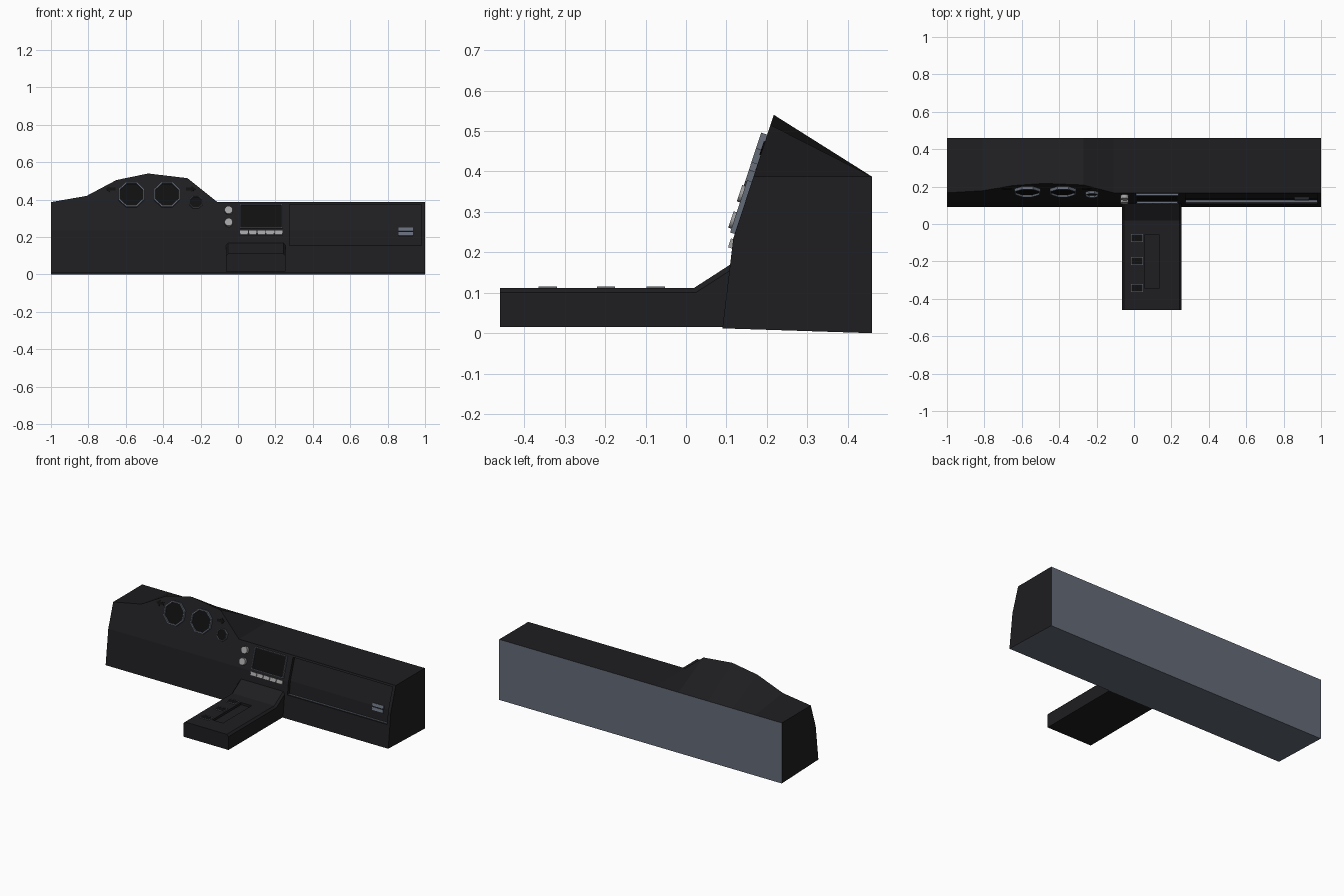
import bpy, bmesh, math
from mathutils import Matrix

if "Cube" in bpy.data.objects:
    bpy.data.objects.remove(bpy.data.objects["Cube"])


def material(name, col):
    m = bpy.data.materials.new(name)
    m.diffuse_color = (*col, 1)
    m.use_nodes = True
    m.node_tree.nodes["Principled BSDF"].inputs["Base Color"].default_value = m.diffuse_color
    return m


DARK = material("dark_plastic", (0.013, 0.013, 0.015))
BLACK = material("black_face", (0.005, 0.005, 0.005))
STEEL = material("blue_grey_trim", (0.13, 0.15, 0.19))
LIGHT = material("light_grey", (0.36, 0.36, 0.37))
TILT = math.atan(0.328)


def finish(name, bm, mats, recalc=True):
    if recalc:
        bmesh.ops.recalc_face_normals(bm, faces=bm.faces[:])
    me = bpy.data.meshes.new(name)
    bm.to_mesh(me)
    bm.free()
    for m in mats:
        me.materials.append(m)
    ob = bpy.data.objects.new(name, me)
    bpy.context.collection.objects.link(ob)
    return ob


def front_y(z):
    """Depth of the dashboard front at height z."""
    if z > 0.235:
        return 0.117 + (z - 0.235) * 0.328
    return 0.09 + (z - 0.012) * 0.121


def extrude_x(name, yz, x0, x1, mats, round_top=0):
    bm = bmesh.new()
    a = [bm.verts.new((x0, y, z)) for y, z in yz]
    b = [bm.verts.new((x1, y, z)) for y, z in yz]
    bm.faces.new(a)
    bm.faces.new(b[::-1])
    for i in range(len(yz)):
        j = (i + 1) % len(yz)
        bm.faces.new((a[i], b[i], b[j], a[j]))
    bmesh.ops.recalc_face_normals(bm, faces=bm.faces[:])
    if round_top:
        es = [e for e in bm.edges if min(v.co.z for v in e.verts) > 0.1
              and abs(e.verts[0].co.x - e.verts[1].co.x) < 1e-4]
        bmesh.ops.bevel(bm, geom=es, offset=round_top, segments=1, affect='EDGES')
    return finish(name, bm, mats)


def cut(ob, cutter):
    mod = ob.modifiers.new("cut", 'BOOLEAN')
    mod.operation = 'DIFFERENCE'
    mod.solver = 'EXACT'
    mod.object = cutter
    bpy.context.view_layer.objects.active = ob
    bpy.ops.object.modifier_apply(modifier=mod.name)
    bpy.data.objects.remove(cutter)


def plate(name, pts, loc, depth, mats, rim=0, sink=0, tilt=TILT, back=0.008):
    """Raised outline with an optional rim around a sunken face."""
    bm = bmesh.new()
    f = [bm.verts.new((x, -depth, z)) for x, z in pts]
    b = [bm.verts.new((x, back, z)) for x, z in pts]
    face = bm.faces.new(f)
    bm.faces.new(b[::-1])
    for i in range(len(pts)):
        j = (i + 1) % len(pts)
        bm.faces.new((f[i], b[i], b[j], f[j]))
    bmesh.ops.recalc_face_normals(bm, faces=bm.faces[:])
    if rim:
        bmesh.ops.inset_region(bm, faces=[face], thickness=rim)
        bmesh.ops.inset_region(bm, faces=[face], thickness=0.001, depth=-sink)
        face.material_index = 1
    ob = finish(name, bm, mats, False)
    ob.matrix_world = Matrix.Translation(loc) @ Matrix.Rotation(-tilt, 4, 'X')
    return ob


def rect(w, h):
    return [(-w / 2, -h / 2), (w / 2, -h / 2), (w / 2, h / 2), (-w / 2, h / 2)]


def ngon(r, n):
    return [(r * math.cos((i + .5) * math.tau / n), r * math.sin((i + .5) * math.tau / n))
            for i in range(n)]


def on_front(x, z):
    return (x, front_y(z), z)


# dashboard body with the instrument hump
outline = [(-1, .387), (-.81, .42), (-.65, .505), (-.48, .54), (-.27, .515),
           (-.11, .387), (1, .387)]
bm = bmesh.new()
rows = []
for x, z in outline:
    prof = [(.46, 0), (.46, .387), (front_y(z), z), (front_y(.235), .235), (.09, .012)]
    rows.append([bm.verts.new((x, y, h)) for y, h in prof])
for a, b in zip(rows, rows[1:]):
    for i in range(5):
        j = (i + 1) % 5
        q = bm.faces.new((a[i], a[j], b[j], b[i]))
        q.material_index = 1 if i in (0, 4) else 0
bm.faces.new(rows[0])
bm.faces.new(rows[-1][::-1])
dash = finish("dashboard", bm, [DARK, STEEL])

# glove box recess, lip and handle
R = 0.02
cut(dash, extrude_x("glove_cutter", [(.05, .155), (front_y(.155) + R, .155),
                                     (front_y(.235) + R, .235), (front_y(.375) + R, .375),
                                     (.05, .375)], .275, .98, [DARK]))
extrude_x("glove_box_lip", [(.117, .15), (.129, .15), (.129, .157), (.117, .157)],
          .277, .978, [STEEL])
for i, z in enumerate((.215, .24)):
    plate(f"glove_box_handle_{i}", rect(.078, .02), (.897, front_y(z) + R, z),
          .007, [STEEL])

# centre console with ramp and tray
console = extrude_x("centre_console", [(-.46, .015), (.13, .015), (.13, .178), (.11, .17),
                                       (.02, .112), (-.46, .112)], -.065, .255, [DARK], .012)
cut(console, extrude_x("tray_cutter", [(-.345, .098), (-.055, .098), (-.055, .2),
                                       (-.345, .2)], .06, .135, [DARK]))
for i, y in enumerate((-.075, -.198, -.342)):
    plate(f"console_switch_{i}", rect(.065, .045), (.016, y, .112), .004,
          [STEEL, BLACK], .004, .002, math.pi / 2)

# gauges
for name, x, z, r in (("left_gauge", -.57, .425, .075), ("right_gauge", -.38, .425, .075),
                      ("small_gauge", -.225, .385, .038)):
    plate(name, ngon(r, 8), on_front(x, z), .016, [STEEL, BLACK], r * .11, .01)

# turn indicator arrows
arrow = [(-.028, 0), (-.006, -.018), (-.006, -.008), (.024, -.008),
         (.024, .008), (-.006, .008), (-.006, .018)]
plate("left_indicator", arrow, on_front(-.68, .457), .003, [BLACK])
plate("right_indicator", [(-x, z) for x, z in arrow[::-1]], on_front(-.255, .457),
      .003, [BLACK])

# display, buttons and knobs
plate("display", rect(.228, .136), on_front(.125, .31), .012, [STEEL, BLACK], .008, .009)
for i in range(5):
    plate(f"display_button_{i}", rect(.042, .023), on_front(.033 + i * .046, .221),
          .008, [LIGHT])
for i, z in enumerate((.34, .275)):
    k = plate(f"knob_{i}", ngon(.022, 12), on_front(-.05, z), .02, [LIGHT])
    bpy.ops.object.select_all(action='DESELECT')
    k.select_set(True)
    bpy.context.view_layer.objects.active = k
    bpy.ops.object.shade_smooth_by_angle(angle=math.radians(40))
